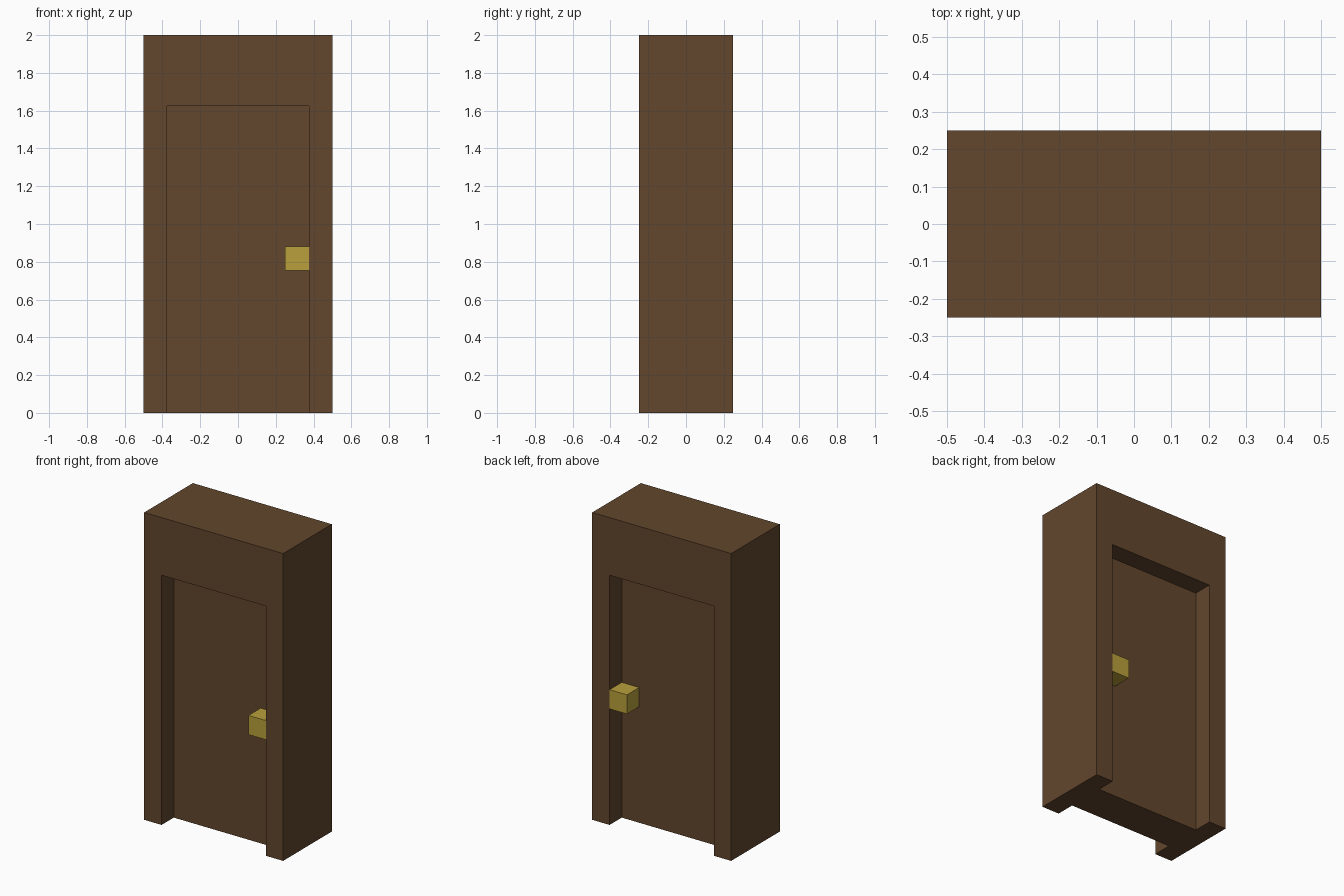
import bpy, bmesh
from mathutils import Matrix, Vector

if "Cube" in bpy.data.objects:
    bpy.data.objects.remove(bpy.data.objects["Cube"])


def make_material(name, colour):
    mat = bpy.data.materials.new(name)
    mat.diffuse_color = colour
    mat.use_nodes = True
    mat.node_tree.nodes["Principled BSDF"].inputs["Base Color"].default_value = colour
    return mat


def add_object(name, bm, mat):
    bmesh.ops.recalc_face_normals(bm, faces=bm.faces)
    mesh = bpy.data.meshes.new(name)
    bm.to_mesh(mesh)
    bm.free()
    mesh.materials.append(mat)
    obj = bpy.data.objects.new(name, mesh)
    bpy.context.collection.objects.link(obj)
    return obj


def box(name, low, high, mat):
    low, high = Vector(low), Vector(high)
    bm = bmesh.new()
    bmesh.ops.create_cube(bm, size=1, matrix=Matrix.Translation((low + high) / 2)
                          @ Matrix.Diagonal((*(high - low), 1)))
    return add_object(name, bm, mat)


brown = make_material("brown wood", (0.122, 0.061, 0.026, 1))
gold = make_material("brass", (0.479, 0.352, 0.045, 1))

W, D, H = 0.5, 0.25, 2.0              # half width, half depth, height
OPEN_W, OPEN_H = 0.375, 1.625         # half width and height of the doorway
PANEL = 0.125                         # half thickness of the door

# Frame: an upside-down U profile pulled through the depth
profile = [(-W, 0), (-OPEN_W, 0), (-OPEN_W, OPEN_H), (OPEN_W, OPEN_H),
           (OPEN_W, 0), (W, 0), (W, H), (-W, H)]
bm = bmesh.new()
face = bm.faces.new([bm.verts.new((x, -D, z)) for x, z in profile])
pulled = bmesh.ops.extrude_face_region(bm, geom=[face], use_keep_orig=True)
bmesh.ops.translate(bm, vec=(0, 2 * D, 0),
                    verts=[v for v in pulled["geom"] if isinstance(v, bmesh.types.BMVert)])
add_object("door_frame", bm, brown)

# Door set back equally from both sides of the frame
box("door_panel", (-OPEN_W, -PANEL, 0), (OPEN_W, PANEL, OPEN_H), brown)

# Square knobs, flush with the frame on each side
for name, y0, y1 in (("front_knob", -D, -PANEL), ("back_knob", PANEL, D)):
    box(name, (0.25, y0, 0.755), (OPEN_W, y1, 0.88), gold)
